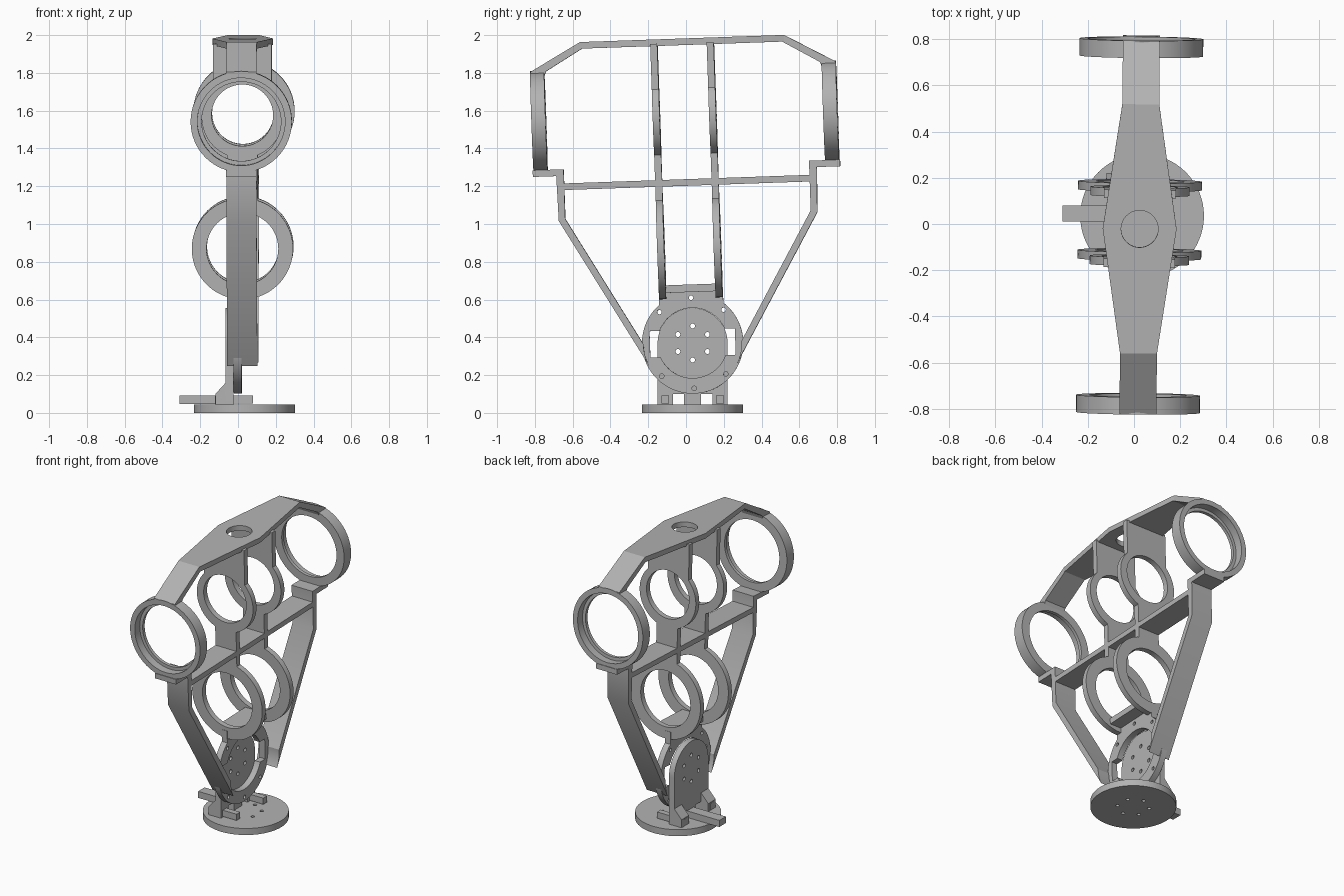
import bpy, bmesh
from math import sin, cos, pi, asin, radians
from mathutils import Matrix

if "Cube" in bpy.data.objects:
    bpy.data.objects.remove(bpy.data.objects["Cube"], do_unlink=True)

grey = bpy.data.materials.new("plain grey")
grey.use_nodes = True
COLOUR = (0.45, 0.45, 0.45, 1)
grey.diffuse_color = COLOUR
grey.node_tree.nodes["Principled BSDF"].inputs["Base Color"].default_value = COLOUR

# The upper frame leans slightly; the base stands straight
FRAME = (Matrix.Translation((0.025, 0.035, 0.37))
         @ Matrix.Rotation(-0.0094, 4, 'Z') @ Matrix.Rotation(0.0349, 4, 'X'))
BASE = Matrix.Translation((0.035, 0.035, 0))

PLACE = {'X': lambda a, b, d: (d, a, b),
         'Y': lambda a, b, d: (a, d, b),
         'Z': lambda a, b, d: (a, b, d)}


def prism(name, pts, axis, lo, hi, space=FRAME):
    """Extrude a flat outline along an axis."""
    bm = bmesh.new()
    low, high = ([bm.verts.new(PLACE[axis](a, b, d)) for a, b in pts] for d in (lo, hi))
    bm.faces.new(low)
    bm.faces.new(high[::-1])
    n = len(pts)
    for i in range(n):
        j = (i + 1) % n
        bm.faces.new((low[i], high[i], high[j], low[j]))
    bmesh.ops.recalc_face_normals(bm, faces=bm.faces)
    mesh = bpy.data.meshes.new(name)
    bm.to_mesh(mesh)
    bm.free()
    obj = bpy.data.objects.new(name, mesh)
    mesh.materials.append(grey)
    bpy.context.collection.objects.link(obj)
    obj.matrix_world = space
    return obj


def arc(r, start, end, cx=0, cy=0, n=48):
    return [(cx + r * cos(start + (end - start) * i / n),
             cy + r * sin(start + (end - start) * i / n)) for i in range(n + 1)]


def circle(r, cx=0, cy=0, n=64):
    return arc(r, 0, 2 * pi, cx, cy, n)[:-1]


def rect(a0, a1, b0, b1):
    return [(a0, b0), (a1, b0), (a1, b1), (a0, b1)]


def mirrored(half):
    """Close a half outline with its mirror image."""
    return half + [(-a, b) for a, b in reversed(half)]


def cut(obj, outlines, axis, lo, hi):
    for pts in outlines:
        cutter = prism("cutter", pts, axis, lo, hi, obj.matrix_world)
        cutter.hide_render = True
        mod = obj.modifiers.new("cut", 'BOOLEAN')
        mod.operation = 'DIFFERENCE'
        mod.solver = 'EXACT'
        mod.object = cutter
        bpy.context.view_layer.update()
        bpy.context.view_layer.objects.active = obj
        bpy.ops.object.modifier_apply(modifier=mod.name)
        bpy.data.objects.remove(cutter, do_unlink=True)


def bolt_holes(r, size, angles, cx=0, cy=0):
    return [circle(size, cx + r * cos(radians(a)), cy + r * sin(radians(a)), 16)
            for a in angles]


HEX = range(30, 390, 60)
STRIP = 0.08     # half width of the frame strips
RING_H = 1.2     # height of the upper ring centres

# Top strip, widest in the middle and pierced
top = prism("top_strip", mirrored([(STRIP, -0.54), (0.16, 0), (STRIP, 0.54)]),
            'Z', 1.578, 1.613)
cut(top, [circle(0.08, 0, -0.0)], 'Z', 1.5, 1.7)

# Crossbar
prism("crossbar", rect(-0.65, 0.65, 0.833, 0.868), 'X', -STRIP, STRIP)

for side, label in ((-1, "front"), (1, "back")):
    def flip(pts):
        return [(side * a, b) for a, b in pts]

    # Sloping end of the top strip
    prism(label + "_top_slope",
          flip([(0.54, 1.613), (0.808, 1.464), (0.808, 1.44), (0.735, 1.44),
                (0.725, 1.464), (0.53, 1.578)]), 'X', -STRIP, STRIP)

    # Stepped end ring, bored wider on its outer side
    ring = prism(label + "_end_ring", circle(0.268, 0, RING_H), 'Y',
                 side * 0.735, side * 0.81)
    cut(ring, [circle(0.21, 0, RING_H)], 'Y', side * 0.7, side * 0.85)
    cut(ring, [circle(0.232, 0, RING_H)], 'Y', side * 0.757, side * 0.85)

    # Side arm: ring bracket, upright and diagonal, trimmed round the disc
    arm = prism(label + "_side_arm",
                flip([(0.814, 0.943), (0.814, 0.908), (0.69, 0.908), (0.685, 0.67),
                      (0.224, -0.13), (0.194, -0.112), (0.65, 0.68), (0.65, 0.943)]),
                'X', -STRIP, STRIP)
    cut(arm, [circle(0.26)], 'X', -0.3, 0.3)

    # Middle plate: wide top, small ring, narrow neck, large ring
    up, low, wide = 0.215, 0.268, 0.155
    half = [(wide, 1.59)]
    half += arc(up, asin((up**2 - wide**2)**0.5 / up), -pi / 2 + asin(STRIP / up), 0, RING_H)
    half += arc(low, pi / 2 - asin(STRIP / low), -pi / 2 + 0.02, 0, 0.505)
    plate = prism(label + "_middle_plate", mirrored(half), 'Y', side * 0.131, side * 0.168)
    cut(plate, [circle(0.163, 0, RING_H + 0.012), circle(0.19, 0, 0.505)],
        'Y', side * 0.1, side * 0.2)

# Bridge between the large rings
prism("ring_bridge", rect(-0.135, 0.135, 0.27, 0.31), 'X', -STRIP, STRIP)

# Pivot disc with a neck, open centre and side windows
neck = 0.17
half = [(neck, 0.29)] + arc(0.268, asin((0.268**2 - neck**2)**0.5 / 0.268), -pi / 2 + 0.02)
disc = prism("pivot_disc", mirrored(half), 'X', -0.047, -0.005)
cut(disc, [circle(0.186), rect(-0.226, 0.226, -0.07, 0.07)]
    + bolt_holes(0.24, 0.012, (45, 90, 135, 225, 270, 315)), 'X', -0.2, 0.2)

# Round base
base = prism("base_disc", circle(0.268), 'Z', 0, 0.045, BASE)
cut(base, bolt_holes(0.1, 0.012, HEX), 'Z', -0.1, 0.1)

# Arched upright with slots between its feet
arch = prism("arched_upright", arc(0.185, 0, pi, 0, 0.37) + [(-0.185, 0.04), (0.185, 0.04)],
             'X', -0.1, -0.06, BASE)
cut(arch, bolt_holes(0.09, 0.013, HEX, 0, 0.37)
    + [rect(s - 0.03, s + 0.03, 0.0, 0.1) for s in (-0.075, 0.075)], 'X', -0.2, 0.2)

# Gussets behind the upright and bars through its feet
gusset = [(-0.155, 0.04), (-0.155, 0.1), (-0.1, 0.16), (-0.1, 0.04)]
for name, mid in (("front", -0.145), ("back", 0.145)):
    prism(name + "_gusset", gusset, 'Y', mid - 0.04, mid + 0.04, BASE)
    prism(name + "_foot_bar", rect(-0.157, 0.045, 0.05, 0.093), 'Y',
          mid - 0.02, mid + 0.02, BASE)
prism("long_bar", rect(-0.345, -0.06, 0.048, 0.093), 'Y', -0.025, 0.045, BASE)

# Smooth the round walls, keep the edges crisp
bpy.ops.object.select_all(action='DESELECT')
for obj in bpy.context.scene.objects:
    if obj.type == 'MESH':
        obj.select_set(True)
        bpy.context.view_layer.objects.active = obj
bpy.ops.object.shade_smooth_by_angle(angle=radians(30))
